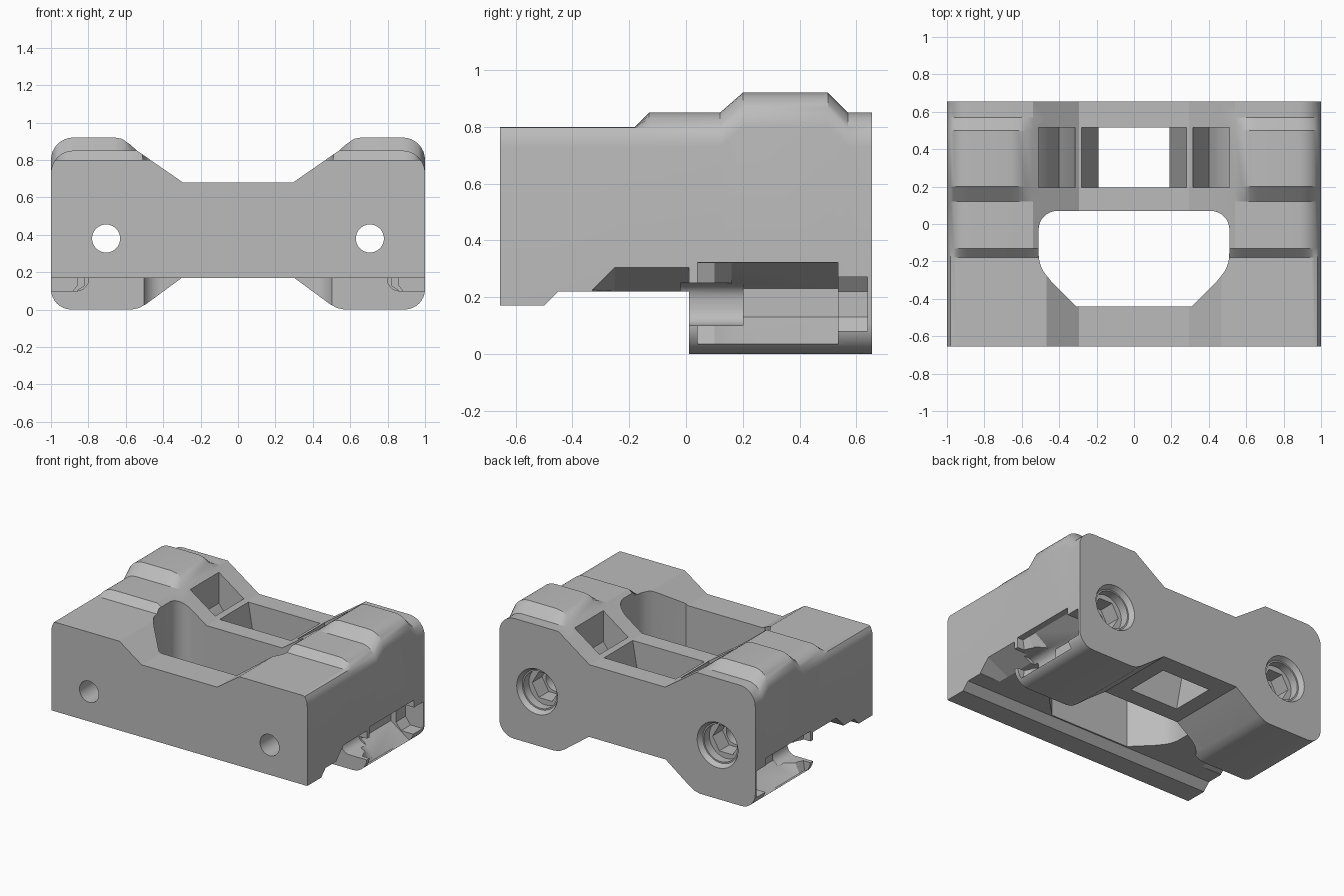
import bpy, bmesh
from math import sin, cos, pi

if "Cube" in bpy.data.objects:
    bpy.data.objects.remove(bpy.data.objects["Cube"])

grey = bpy.data.materials.new("plain grey")
grey.use_nodes = True
COLOUR = (0.5, 0.5, 0.5, 1)
grey.diffuse_color = COLOUR
grey.node_tree.nodes["Principled BSDF"].inputs["Base Color"].default_value = COLOUR

AXES = {"X": lambda u, v, t: (t, u, v),
        "Y": lambda u, v, t: (u, t, v),
        "Z": lambda u, v, t: (u, v, t)}


def loft(name, axis, sections):
    """Skin a list of (position, outline) sections and cap both ends."""
    bm = bmesh.new()
    rings = [[bm.verts.new(AXES[axis](u, v, t)) for u, v in outline]
             for t, outline in sections]
    for a, b in zip(rings, rings[1:]):
        for i in range(len(a)):
            j = (i + 1) % len(a)
            bm.faces.new((a[i], a[j], b[j], b[i]))
    bm.faces.new(rings[0])
    bm.faces.new(rings[-1])
    bmesh.ops.recalc_face_normals(bm, faces=bm.faces)
    mesh = bpy.data.meshes.new(name)
    bm.to_mesh(mesh)
    bm.free()
    mesh.materials.append(grey)
    obj = bpy.data.objects.new(name, mesh)
    bpy.context.collection.objects.link(obj)
    return obj


def prism(name, axis, start, end, outline):
    return loft(name, axis, [(start, outline), (end, outline)])


def arc(cx, cy, r, a0, a1, n=8, ry=None):
    ry = ry or r
    steps = [a0 + (a1 - a0) * i / n for i in range(n + 1)]
    return [(cx + r * cos(a * pi / 180), cy + ry * sin(a * pi / 180)) for a in steps]


def circle(cx, cy, r, n=40):
    return arc(cx, cy, r, 0, 360, n)[:-1]


def mirrored(half):
    return half + [(-u, v) for u, v in reversed(half)]


# Body cross-section: feet, side walls and shoulders
def body_section(top, limit=2, hump=False):
    half = [(0.3, 0.17), (0.49, 0.03), (0.53, 0.008), (0.57, 0)]
    half += arc(0.89, 0.11, 0.11, -90, 0)
    half += arc(0.88, top - 0.12, 0.12, 0, 90)
    if hump:
        half += [(0.66, top), (0.62, 0.913), (0.58, 0.885), (0.54, 0.85)]
    else:
        half += [(0.66, top), (0.62, top), (0.58, top), (0.54, top)]
    half += [(0.468, 0.8), (0.295, 0.68)]
    return mirrored([(x, min(z, limit)) for x, z in half])


front, base, hump = body_section(0.85, 0.8), body_section(0.85), body_section(0.92, hump=True)
body = loft("clamp_body", "Y", [
    (-0.655, front), (-0.18, front), (-0.13, base), (0.12, base),
    (0.2, hump), (0.5, hump), (0.57, base), (0.655, base)])

cutters = []

# Underside step and rail seat
cutters.append(prism("rail_seat_cutter", "X", -1.2, 1.2, [
    (-0.8, -0.2), (-0.8, 0.17), (-0.5, 0.17), (-0.45, 0.22), (0.01, 0.22), (0.01, -0.2)]))

# Large through opening
cutters.append(prism("main_opening_cutter", "Z", -0.2, 1.2, mirrored(
    [(0.31, -0.44), (0.44, -0.31)] + arc(0.33, -0.16, 0.18, -40, 0, 5)
    + arc(0.41, -0.03, 0.1, 0, 90))))

# Tapered rear window
cutters.append(prism("rear_window_cutter", "Y", 0.195, 0.515, mirrored(
    [(0.19, -0.2), (0.19, 0.17), (0.28, 0.68), (0.28, 1.2)])))

for s in (-1, 1):
    def flip(outline):
        return [(s * u, v) for u, v in outline]

    # V-shaped pocket beside the window
    cutters.append(prism("shoulder_pocket_cutter", "Y", 0.195, 0.515, flip(
        [(0.315, 1.2), (0.315, 0.68), (0.4, 0.38), (0.43, 0.48), (0.47, 0.56),
         (0.51, 0.61), (0.51, 1.2)])))

    # Bevel at the ends of the rail seat
    def bevel(top):
        return flip([(0.84, 0.2), (0.84, 0.22), (1.0, top), (1.1, top), (1.1, 0.2)])
    cutters.append(loft("seat_bevel_cutter", "Y", [
        (-0.33, bevel(0.225)), (-0.25, bevel(0.305)), (0.01, bevel(0.305))]))

    # Side jaw recess: front channel, wide bowl, rear channel
    cutters.append(prism("front_channel_cutter", "Y", -0.02, 0.2, flip(
        [(1.1, 0.1)] + arc(0.86, 0.16, 0.06, 270, 180, 5)
        + arc(0.86, 0.19, 0.06, 180, 90, 5) + [(1.1, 0.25)])))

    def bowl(depth):
        return flip([(1.1, 0.03), (0.955, 0.035), (depth, 0.13), (depth, 0.23),
                     (0.955, 0.32), (1.1, 0.325)])
    cutters.append(loft("jaw_bowl_cutter", "Y", [
        (0.04, bowl(0.94)), (0.1, bowl(0.91)), (0.16, bowl(0.82)), (0.535, bowl(0.82))]))
    cutters.append(prism("rear_channel_cutter", "Y", 0.5, 0.64, flip(
        [(1.1, 0.08), (0.9, 0.08), (0.86, 0.13), (0.86, 0.22), (0.9, 0.27), (1.1, 0.27)])))

    # Screw bore, hex seat and countersunk mouth
    x, z = s * 0.705, 0.38
    cutters.append(prism("screw_bore_cutter", "Y", -0.8, 0.6, circle(x, z, 0.075)))
    cutters.append(prism("hex_seat_cutter", "Y", 0.45, 0.6, circle(x, z, 0.105, 6)))
    cutters.append(loft("screw_mouth_cutter", "Y", [
        (0.56, circle(x, z, 0.13)), (0.62, circle(x, z, 0.13)),
        (0.62, circle(x, z, 0.14)), (0.665, circle(x, z, 0.165))]))

# Cut everything out of the body
bpy.context.view_layer.objects.active = body
for cutter in cutters:
    cutter.hide_render = True
    mod = body.modifiers.new(cutter.name, "BOOLEAN")
    mod.operation = "DIFFERENCE"
    mod.solver = "EXACT"
    mod.object = cutter
    bpy.ops.object.modifier_apply(modifier=mod.name)
    bpy.data.objects.remove(cutter)

bpy.ops.object.select_all(action="DESELECT")
body.select_set(True)
bpy.ops.object.shade_smooth_by_angle(angle=pi / 7)
